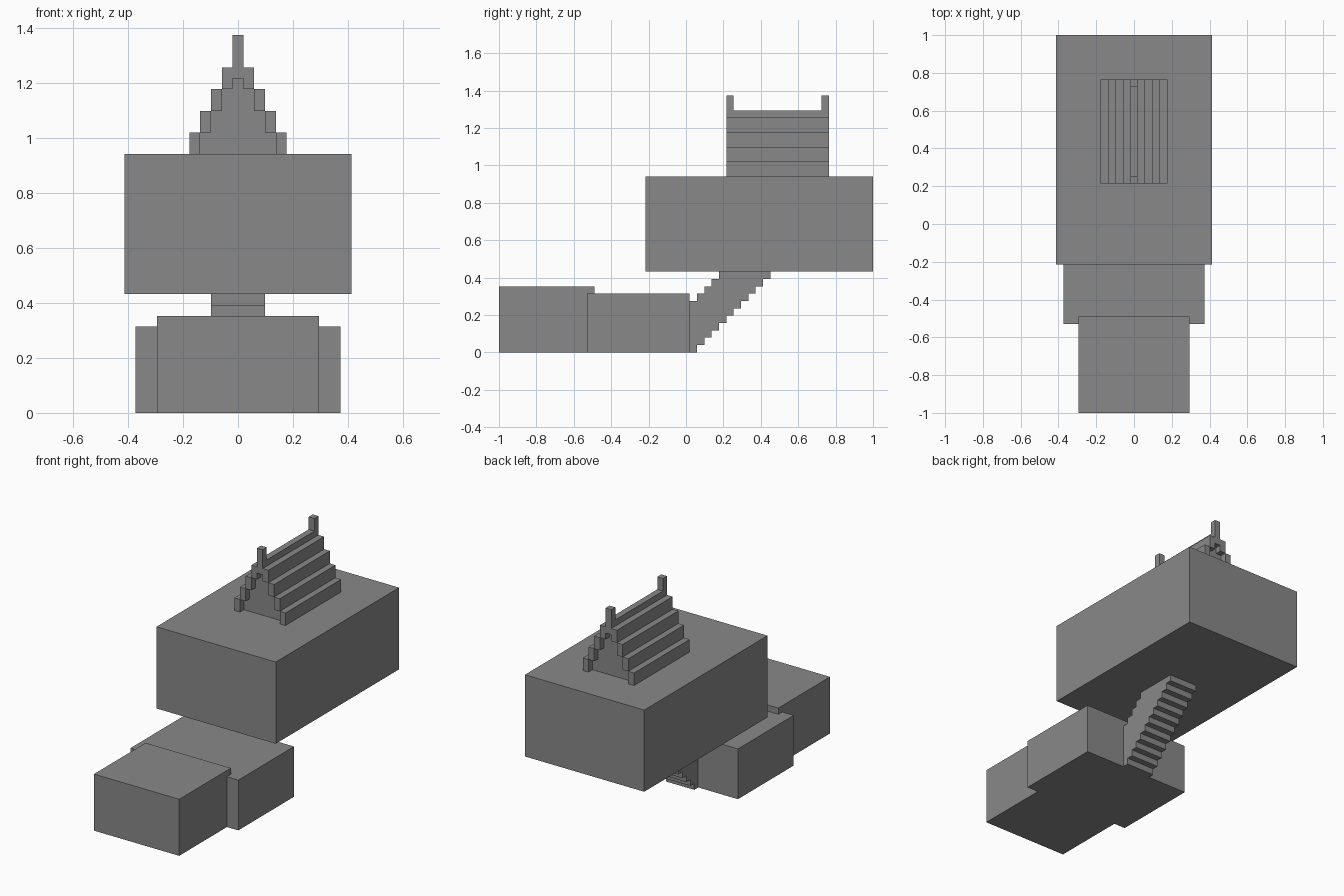
import bpy
import bmesh

cube = bpy.data.objects.get("Cube")
if cube:
    bpy.data.objects.remove(cube, do_unlink=True)

U = 2 / 51        # building grid unit
MID = 25.5        # grid row at y = 0

stone = bpy.data.materials.new("grey_stone")
stone.use_nodes = True
grey = (0.25, 0.25, 0.25, 1)
stone.diffuse_color = grey
stone.node_tree.nodes["Principled BSDF"].inputs["Base Color"].default_value = grey


def extrude(name, outline, axis, start, end):
    """Extrude a closed 2D outline (grid units) along x or y."""
    bm = bmesh.new()
    verts = []
    for a, b in outline:
        co = (start, a - MID, b) if axis == "x" else (a, start - MID, b)
        verts.append(bm.verts.new([c * U for c in co]))
    face = bm.faces.new(verts)
    grown = bmesh.ops.extrude_face_region(bm, geom=[face])["geom"]
    step = (end - start) * U
    bmesh.ops.translate(bm, verts=[g for g in grown if isinstance(g, bmesh.types.BMVert)],
                        vec=(step, 0, 0) if axis == "x" else (0, step, 0))
    bmesh.ops.recalc_face_normals(bm, faces=bm.faces)
    mesh = bpy.data.meshes.new(name)
    bm.to_mesh(mesh)
    bm.free()
    mesh.materials.append(stone)
    obj = bpy.data.objects.new(name, mesh)
    bpy.context.collection.objects.link(obj)
    return obj


def box(name, x0, x1, y0, y1, z0, z1):
    return extrude(name, [(x0, z0), (x1, z0), (x1, z1), (x0, z1)], "y", y0, y1)


# Main volumes
box("front_block", -7.5, 7.5, 0, 13, 0, 9)
box("rear_block", -9.5, 9.5, 12, 26, 0, 8)
box("upper_hall", -10.5, 10.5, 20, 51, 11, 24)

# Slanted stair: stepped underside going up, stepped top coming down
stair = [(26, 0)]
for k in range(11):
    stair += [(27 + k, k), (27 + k, k + 1)]
for k in range(10, 6, -1):
    stair += [(k + 20, k + 1), (k + 20, k)]
stair.append((26, 7))
extrude("stair", stair, "x", -2.5, 2.5)

# Stepped gable infill, set back one unit at each end
right_side = []
for i in range(4):
    half = 3.5 - i
    top = 26 + 2 * i if i < 3 else 31
    right_side += [(half, 24 + 2 * i), (half, top)]
left_side = [(-x, z) for x, z in reversed(right_side)]
extrude("gable_infill", right_side + left_side, "y", 32, 44)

# Roof courses on both slopes
for i in range(4):
    inner, low = 3.5 - i, 24 + 2 * i
    box(f"roof_course_right_{i + 1}", -inner - 1, -inner, 31, 45, low, low + 2)
    box(f"roof_course_left_{i + 1}", inner, inner + 1, 31, 45, low, low + 2)

# Ridge with a finial at each end
box("ridge", -0.5, 0.5, 31, 45, 31, 33)
for name, y in (("front_finial", 31), ("back_finial", 44)):
    box(name, -0.5, 0.5, y, y + 1, 33, 35)
